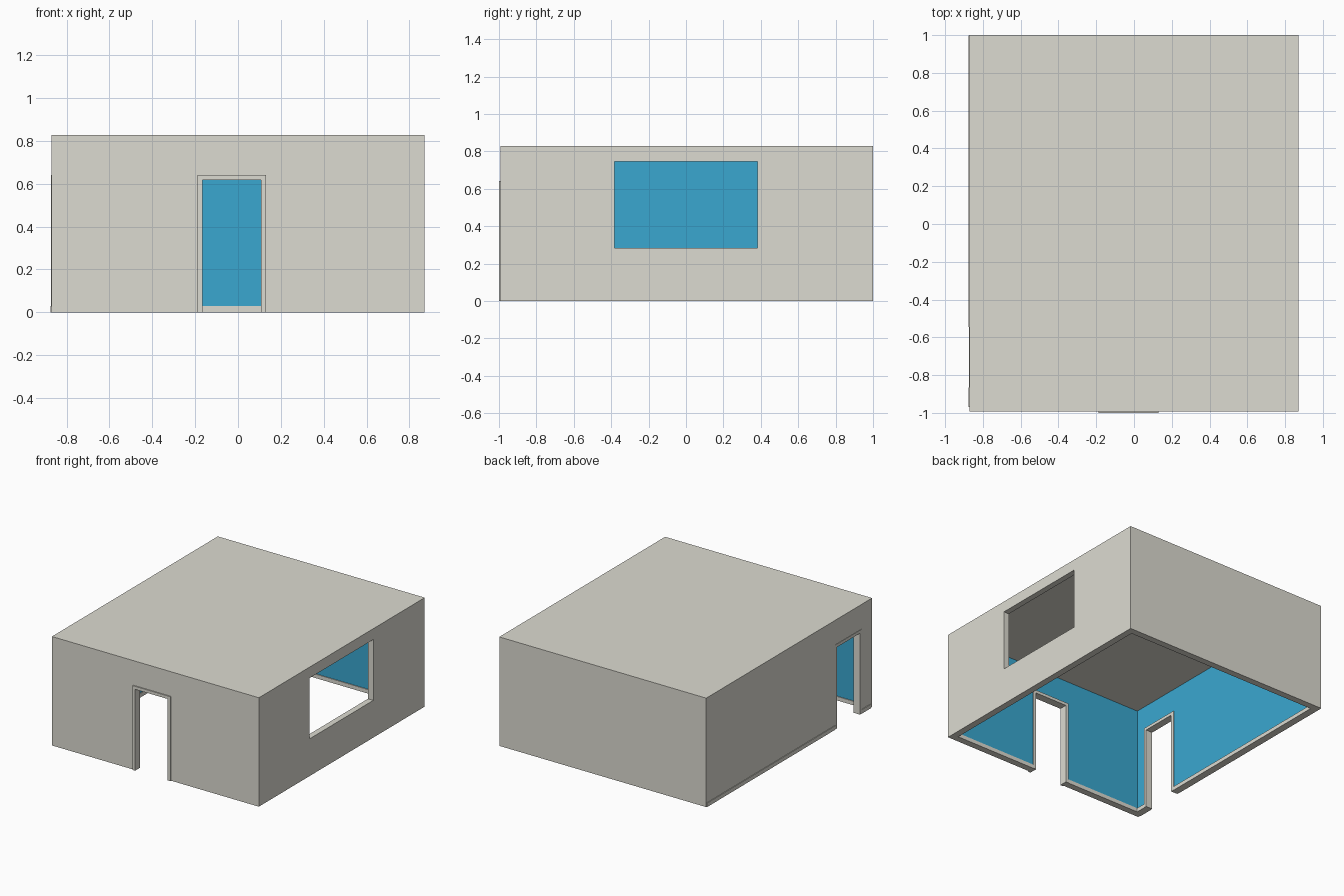
import bpy, bmesh

if "Cube" in bpy.data.objects:
    bpy.data.objects.remove(bpy.data.objects["Cube"])

X, Y0, Y1, H, T = 0.87, -0.992, 1.0, 0.828, 0.045   # outer room size, wall thickness
ROOF = 0.008


def box(name, x0, x1, y0, y1, z0, z1):
    return boxes(name, [(x0, x1, y0, y1, z0, z1)])


def boxes(name, specs):
    bm = bmesh.new()
    for x0, x1, y0, y1, z0, z1 in specs:
        for v in bmesh.ops.create_cube(bm, size=1)["verts"]:
            v.co = (x1 if v.co.x > 0 else x0,
                    y1 if v.co.y > 0 else y0,
                    z1 if v.co.z > 0 else z0)
    me = bpy.data.meshes.new(name)
    bm.to_mesh(me)
    bm.free()
    ob = bpy.data.objects.new(name, me)
    bpy.context.collection.objects.link(ob)
    return ob


def cut(target, cutter):
    m = target.modifiers.new("cut", "BOOLEAN")
    m.operation, m.solver, m.object = "DIFFERENCE", "EXACT", cutter
    bpy.context.view_layer.objects.active = target
    bpy.ops.object.modifier_apply(modifier=m.name)
    bpy.data.objects.remove(cutter)


# room shell, open underneath
IX0, IX1, IY0, IY1 = -X + T, X - T, Y0 + T, Y1 - T
walls = box("walls_and_roof", -X, X, Y0, Y1, 0, H)
cut(walls, box("cavity", IX0, IX1, IY0, IY1, -0.2, H - ROOF))

# window and the two doorways (slightly narrower than their frames)
cut(walls, box("window_hole", 0.7, 1, -0.382, 0.382, 0.283, 0.745))
cut(walls, box("front_hole", -0.175, 0.12, -1.2, -0.8, -0.1, 0.63))
cut(walls, box("left_hole", -1, -0.7, -0.85, -0.56, -0.1, 0.63))

# blue paint on the inner wall faces
blue = bpy.data.materials.new("blue_paint")
blue.diffuse_color = (0.042, 0.39, 0.63, 1)
blue.use_nodes = True
blue.node_tree.nodes["Principled BSDF"].inputs["Base Color"].default_value = blue.diffuse_color
grey = bpy.data.materials.new("plain_grey")
grey.diffuse_color = (0.72, 0.71, 0.64, 1)
grey.use_nodes = True
grey.node_tree.nodes["Principled BSDF"].inputs["Base Color"].default_value = grey.diffuse_color
walls.data.materials.clear()
walls.data.materials.append(grey)
walls.data.materials.append(blue)
for p in walls.data.polygons:
    c, n = p.center, p.normal
    on_x = abs(n.x) > 0.9 and min(abs(c.x - IX0), abs(c.x - IX1)) < 1e-3
    on_y = abs(n.y) > 0.9 and min(abs(c.y - IY0), abs(c.y - IY1)) < 1e-3
    p.material_index = 1 if on_x or on_y else 0

# door frames: two jambs and a header, poking out a little on both sides
F, P, TOP = 0.023, 0.008, 0.618


def frame(name, a, b, d0, d1, along_x):
    spans = [(a - F, a, 0, TOP + F), (b, b + F, 0, TOP + F), (a, b, TOP, TOP + F)]
    return boxes(name, [(s[0], s[1], d0, d1, s[2], s[3]) if along_x
                        else (d0, d1, s[0], s[1], s[2], s[3]) for s in spans])


parts = [
    frame("front_door_frame", -0.165, 0.108, -1.0, IY0 + P, True),
    frame("left_door_frame", -0.842, -0.568, -X - 0.003, IX0 + P, False),
]

# skirting boards, interrupted at the doorways
S, Z = 0.006, 0.03
parts.append(boxes("skirting", [
    (IX0, IX1, IY1 - S, IY1 + 0.01, 0, Z),
    (IX1 - S, IX1 + 0.01, IY0, IY1, 0, Z),
    (IX0, -0.188, IY0 - 0.01, IY0 + S, 0, Z),
    (0.131, IX1, IY0 - 0.01, IY0 + S, 0, Z),
    (-X - 0.005, IX0 + S, -0.545, Y1 - 0.001, 0, Z),
    (-X - 0.005, IX0 + S, -0.97, -0.865, 0, Z),
]))
for ob in parts:
    ob.data.materials.append(grey)
